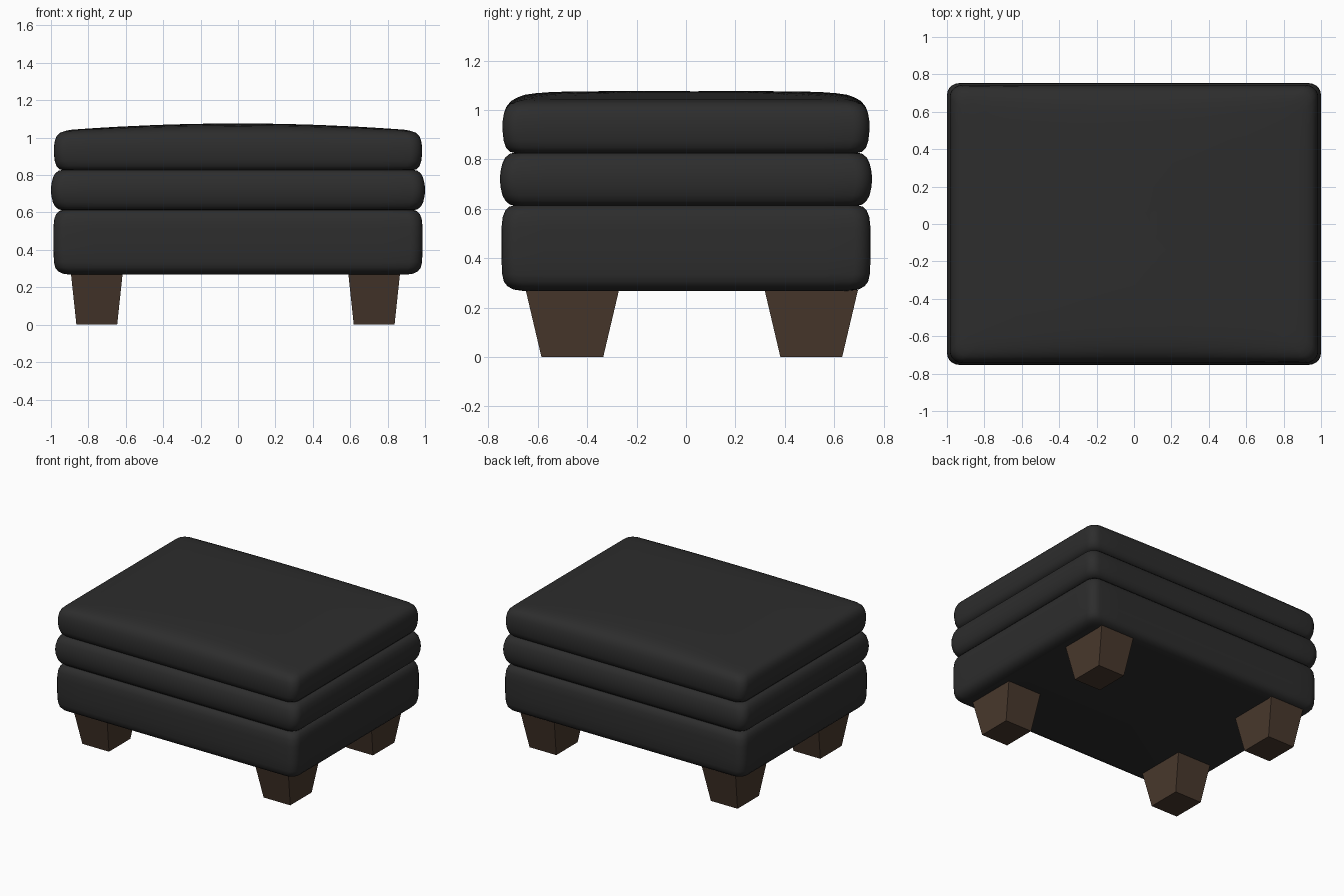
import bpy, bmesh, math

if "Cube" in bpy.data.objects:
    bpy.data.objects.remove(bpy.data.objects["Cube"])


def material(name, rgb):
    mat = bpy.data.materials.new(name)
    mat.diffuse_color = (*rgb, 1)
    mat.use_nodes = True
    mat.node_tree.nodes["Principled BSDF"].inputs["Base Color"].default_value = mat.diffuse_color
    return mat


leather = material("black leather", (0.026, 0.026, 0.026))
wood = material("dark wood", (0.066, 0.040, 0.026))


def finish(bm, name, mat, smooth):
    bmesh.ops.recalc_face_normals(bm, faces=bm.faces)
    mesh = bpy.data.meshes.new(name)
    bm.to_mesh(mesh)
    bm.free()
    obj = bpy.data.objects.new(name, mesh)
    bpy.context.collection.objects.link(obj)
    mesh.materials.append(mat)
    for poly in mesh.polygons:
        poly.use_smooth = smooth
    return obj


def rounded_rect(hx, hy, r, side=12, arc=5):
    """Outline with rounded corners and subdivided straight sides."""
    corners = []
    for k, (sx, sy) in enumerate([(1, 1), (-1, 1), (-1, -1), (1, -1)]):
        cx, cy = sx * (hx - r), sy * (hy - r)
        corners.append([(cx + r * math.cos(a), cy + r * math.sin(a))
                        for a in (math.pi / 2 * (k + i / arc) for i in range(arc + 1))])
    pts = []
    for k in range(4):
        (ax, ay), (bx, by) = corners[k][-1], corners[(k + 1) % 4][0]
        pts += corners[k]
        pts += [(ax + (bx - ax) * i / side, ay + (by - ay) * i / side) for i in range(1, side)]
    return pts


def cushion(name, hx, hy, profile, crown=0.0):
    """Loft rounded rectangles through (inset, z) pairs; the top may be domed."""
    bm = bmesh.new()
    top = profile[-1][1]
    start = profile[0][1]
    outline_top = rounded_rect(hx - profile[-1][0], hy - profile[-1][0], 0.06)
    loops = [[(x, y, z) for x, y in rounded_rect(hx - d, hy - d, 0.065)] for d, z in profile]
    for s in (0.93, 0.84, 0.7, 0.5, 0.3, 0.1):
        loops.append([(x * s, y * s, top) for x, y in outline_top])
    rings = []
    for loop in loops:
        ring = []
        for x, y, z in loop:
            dome = max(0, 1 - (x / hx) ** 2) * max(0, 1 - abs(y / hy) ** 8)
            lift = crown * dome * ((z - start) / (top - start)) ** 2
            ring.append(bm.verts.new((x, y, z + lift)))
        rings.append(ring)
    n = len(rings[0])
    for a, b in zip(rings, rings[1:]):
        for i in range(n):
            j = (i + 1) % n
            bm.faces.new((a[i], a[j], b[j], b[i]))
    bm.faces.new(rings[0])
    bm.faces.new(rings[-1])
    obj = finish(bm, name, leather, True)
    bpy.context.view_layer.objects.active = obj
    obj.select_set(True)
    bpy.ops.object.shade_smooth_by_angle(angle=math.radians(50))
    obj.select_set(False)


# Upholstered body: base, middle band, domed seat
cushion("base", 0.987, 0.747, [
    (0.085, 0.268), (0.05, 0.273), (0.025, 0.286), (0.01, 0.305), (0.003, 0.335),
    (0.0, 0.40), (0.0, 0.52), (0.005, 0.567), (0.015, 0.592), (0.03, 0.608), (0.05, 0.614)])
cushion("middle_band", 1.0, 0.753, [
    (0.065, 0.612), (0.04, 0.617), (0.022, 0.632), (0.01, 0.655), (0.002, 0.69), (0.0, 0.72),
    (0.002, 0.75), (0.01, 0.785), (0.022, 0.808), (0.04, 0.823), (0.065, 0.828)])
cushion("seat_cushion", 0.985, 0.743, [
    (0.055, 0.825), (0.03, 0.831), (0.014, 0.848), (0.005, 0.875), (0.0, 0.92),
    (0.001, 0.955), (0.006, 0.985), (0.016, 1.008), (0.034, 1.024), (0.06, 1.031),
    (0.09, 1.035)], crown=0.041)

# Tapered block legs
for row, y in (("front", -0.46), ("back", 0.507)):
    for side, x in (("left", -0.755), ("right", 0.728)):
        bm = bmesh.new()
        bmesh.ops.create_cube(bm, size=2)
        for v in bm.verts:
            hx, hy, z = (0.138, 0.189, 0.272) if v.co.z > 0 else (0.109, 0.125, 0.0)
            v.co = (x + v.co.x * hx, y + v.co.y * hy, z)
        finish(bm, f"{row}_{side}_leg", wood, False)
